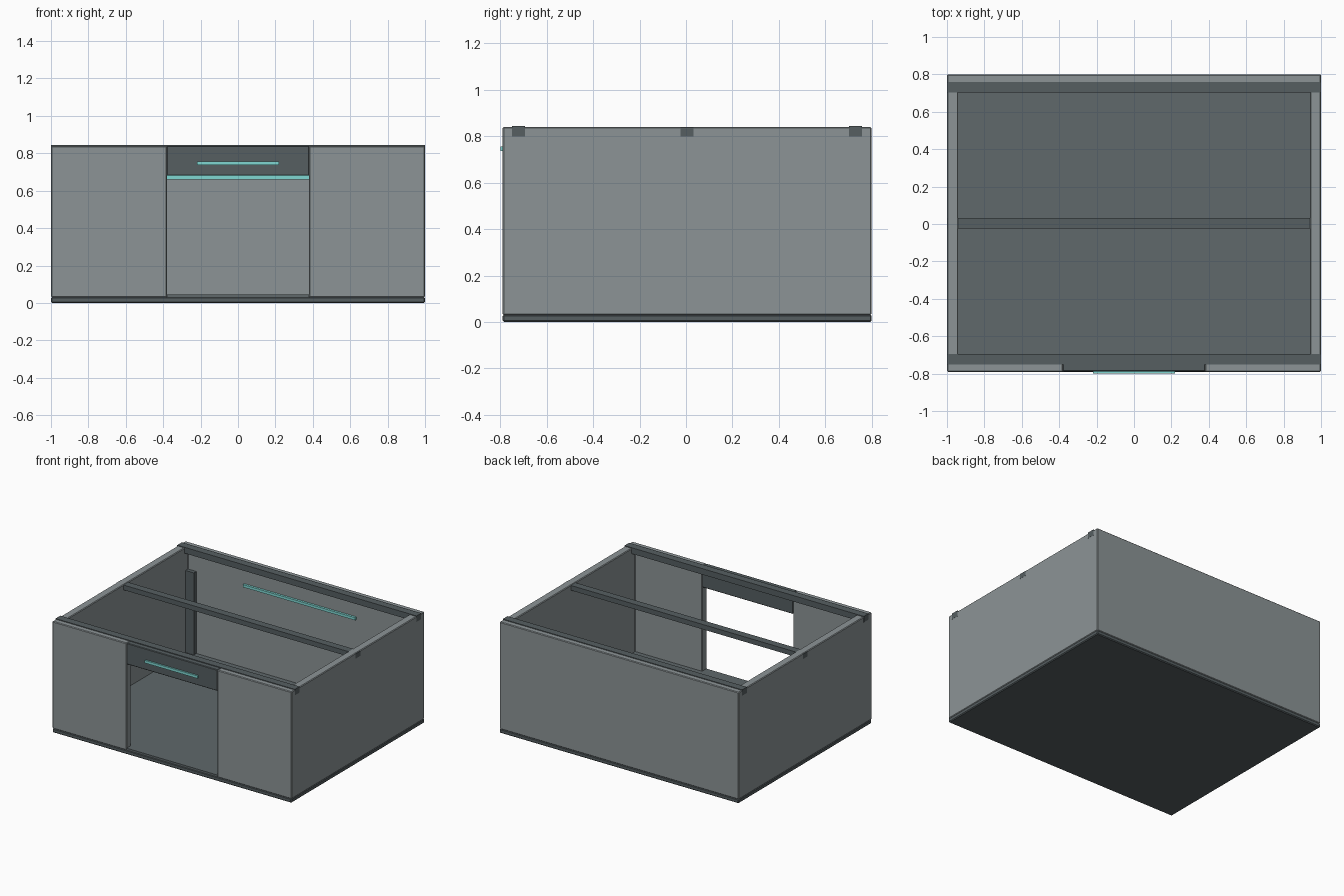
import bpy
import bmesh

if "Cube" in bpy.data.objects:
    bpy.data.objects.remove(bpy.data.objects["Cube"])


def material(name, rgb):
    m = bpy.data.materials.new(name)
    m.diffuse_color = (*rgb, 1.0)
    m.use_nodes = True
    m.node_tree.nodes["Principled BSDF"].inputs["Base Color"].default_value = m.diffuse_color
    return m


WALL = material("light grey", (0.262, 0.296, 0.305))
FLOOR = material("mid slate", (0.115, 0.138, 0.145))
TRIM = material("dark slate", (0.092, 0.113, 0.120))
GLOW = material("pale teal", (0.216, 0.680, 0.645))


def prism(name, outline, z0, z1, mat, bevel=0.0):
    """Extrude a plan outline between two heights."""
    bm = bmesh.new()
    face = bm.faces.new([bm.verts.new((x, y, z0)) for x, y in outline])
    result = bmesh.ops.extrude_face_region(bm, geom=[face])
    for v in result["geom"]:
        if isinstance(v, bmesh.types.BMVert):
            v.co.z = z1
    bmesh.ops.recalc_face_normals(bm, faces=bm.faces)
    mesh = bpy.data.meshes.new(name)
    bm.to_mesh(mesh)
    bm.free()
    mesh.materials.append(mat)
    obj = bpy.data.objects.new(name, mesh)
    bpy.context.collection.objects.link(obj)
    if bevel:
        mod = obj.modifiers.new("soft edges", "BEVEL")
        mod.width = bevel
        mod.segments = 1
    return obj


def box(name, x, y, z, mat, bevel=0.0):
    outline = [(x[0], y[0]), (x[1], y[0]), (x[1], y[1]), (x[0], y[1])]
    return prism(name, outline, z[0], z[1], mat, bevel)


FRONT, BACK = -0.79, 0.80      # outer wall faces
IN_F, IN_B = -0.735, 0.745     # inner wall faces
SIDE = 0.94                    # inner side face
DOOR = 0.38                    # half width of the doorway
TOP = 0.84

# Base slab and raised interior floor with its threshold
box("base_slab", (-1, 1), (FRONT, BACK), (0, 0.032), TRIM, 0.006)
box("floor_panel", (-SIDE, SIDE), (IN_F, IN_B), (0.03, 0.045), FLOOR)
box("door_threshold", (-DOOR, DOOR), (FRONT + 0.003, IN_F), (0.03, 0.045), FLOOR)

# Wall shell: one ring broken by the doorway
half = [(DOOR, FRONT), (1, FRONT), (1, BACK)]
inner = [(SIDE, IN_B), (SIDE, IN_F), (DOOR, IN_F)]
outline = (half + [(-x, y) for x, y in reversed(half)]
           + [(-x, y) for x, y in reversed(inner)] + inner)
prism("wall_shell", outline, 0.03, TOP, WALL, 0.005)

# Panel over the doorway with its light strip
box("door_header", (-DOOR, DOOR), (FRONT + 0.002, IN_F), (0.68, TOP), TRIM, 0.004)
box("header_light", (-0.22, 0.22), (-0.80, -0.785), (0.737, 0.757), GLOW)

# Roof beams that run through the side walls
for name, y, top in (("front_beam", -0.722, 0.845),
                     ("middle_beam", 0.004, 0.837),
                     ("back_beam", 0.731, 0.845)):
    box(name, (-1.001, 1.001), (y - 0.028, y + 0.028), (0.80, top), TRIM)

# Back wall posts and long light strip
for name, s in (("left_post", -1), ("right_post", 1)):
    xs = sorted((s * SIDE, s * 0.87))
    box(name, xs, (0.715, IN_B), (0.045, 0.665), TRIM)
box("back_wall_light", (-0.47, 0.47), (0.728, IN_B), (0.66, 0.68), GLOW)
